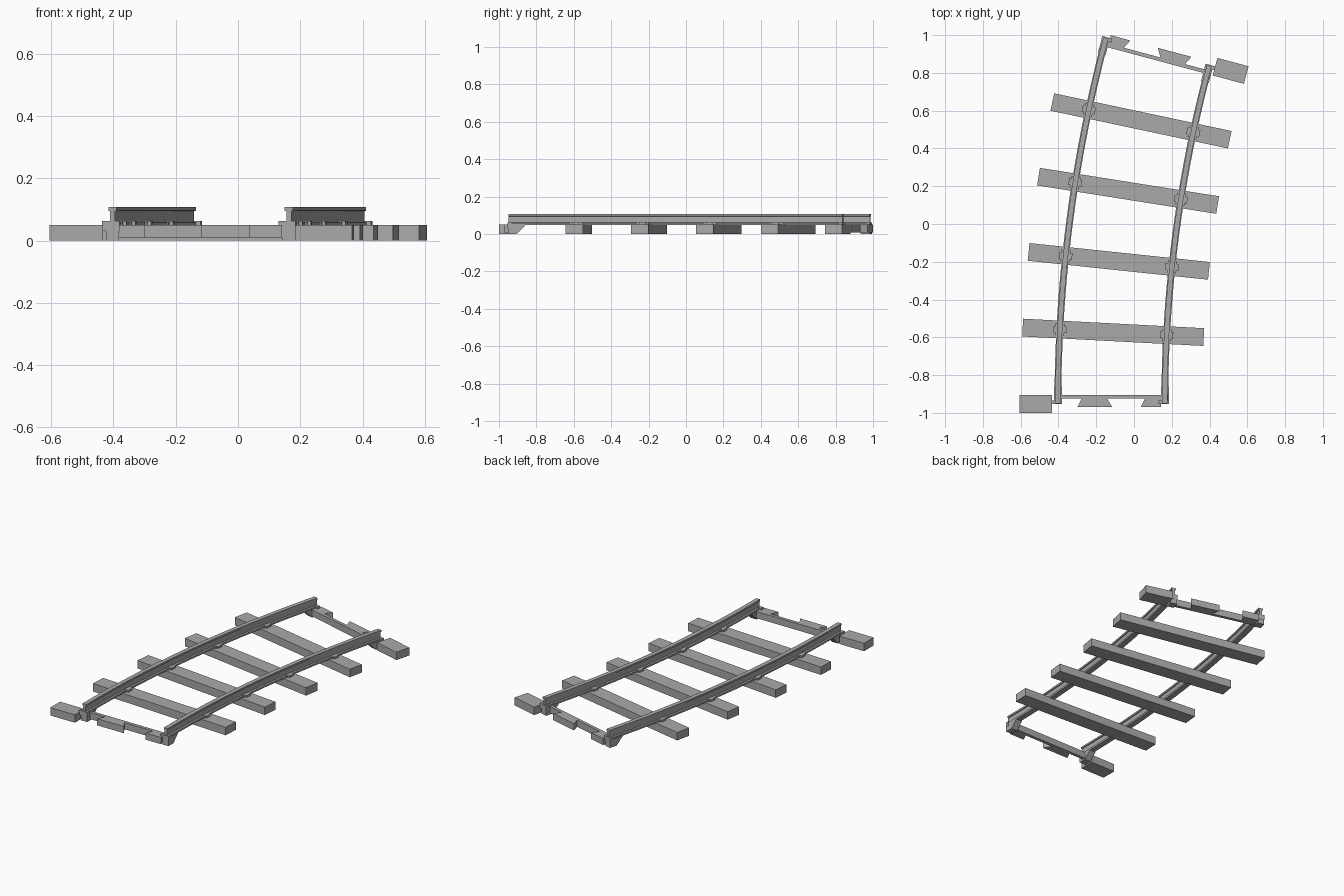
import bpy, bmesh, math
from mathutils import Matrix, Vector

cube = bpy.data.objects.get("Cube")
if cube:
    bpy.data.objects.remove(cube, do_unlink=True)

RADIUS = 7.195          # centre line of the curve
START = Vector((-0.12, -0.95, 0))
SWEEP = math.radians(15)
GAUGE = 0.283           # centre line to each rail

grey = bpy.data.materials.new("light grey plastic")
grey.use_nodes = True
colour = (0.4, 0.4, 0.4, 1)
grey.diffuse_color = colour
grey.node_tree.nodes["Principled BSDF"].inputs["Base Color"].default_value = colour


def station(angle):
    """Frame on the centre line: x across the track, y along it."""
    offset = Vector((RADIUS * (1 - math.cos(angle)), RADIUS * math.sin(angle), 0))
    return Matrix.Translation(START + offset) @ Matrix.Rotation(-angle, 4, 'Z')


def finish(name, bm, matrix=None):
    bmesh.ops.recalc_face_normals(bm, faces=bm.faces)
    mesh = bpy.data.meshes.new(name)
    bm.to_mesh(mesh)
    bm.free()
    mesh.materials.append(grey)
    obj = bpy.data.objects.new(name, mesh)
    bpy.context.collection.objects.link(obj)
    if matrix:
        obj.matrix_world = matrix
    return obj


def loft(name, rings, matrix=None):
    """Skin a list of matching closed rings and cap both ends."""
    bm = bmesh.new()
    loops = [[bm.verts.new(p) for p in ring] for ring in rings]
    n = len(loops[0])
    for a, b in zip(loops, loops[1:]):
        for i in range(n):
            j = (i + 1) % n
            bm.faces.new((a[i], a[j], b[j], b[i]))
    bm.faces.new(loops[0])
    bm.faces.new(loops[-1])
    return finish(name, bm, matrix)


def plate(name, outline, z0, z1, matrix):
    return loft(name, [[(x, y, z) for x, y in outline] for z in (z0, z1)], matrix)


def box(name, x0, x1, y0, y1, z0, z1, matrix):
    return plate(name, [(x0, y0), (x1, y0), (x1, y1), (x0, y1)], z0, z1, matrix)


# Rails: flange, web and head swept along the curve
half = [(0.018, 0.047), (0.018, 0.058), (0.008, 0.06), (0.008, 0.094), (0.0135, 0.096), (0.0135, 0.107)]
profile = half + [(-x, z) for x, z in reversed(half)]
STEPS = 20
for side, name in ((-1, "right_rail"), (1, "left_rail")):
    rings = []
    for i in range(STEPS + 1):
        frame = station(SWEEP * i / STEPS)
        rings.append([frame @ Vector((side * GAUGE + x, 0, z)) for x, z in profile])
    loft(name, rings)

# Sleepers with stepped rail chairs
for k in range(1, 5):
    frame = station(SWEEP * k / 5)
    box(f"sleeper_{k}", -0.48, 0.48, -0.047, 0.047, 0, 0.05, frame)
    for side in (-1, 1):
        c = side * GAUGE
        box(f"chair_{k}", c - 0.035, c + 0.035, -0.018, 0.018, 0.05, 0.062, frame)
        box(f"chair_step_{k}", c - 0.024, c + 0.024, -0.031, 0.031, 0.05, 0.06, frame)

# Matching coupling ends, the far one turned half round
ends = (("front", station(0)), ("back", station(SWEEP) @ Matrix.Rotation(math.pi, 4, 'Z')))
for label, frame in ends:
    box(label + "_half_sleeper", -0.485, -0.314, -0.05, 0.046, 0, 0.05, frame)
    box(label + "_tie_bar", -0.27, 0.27, 0.026, 0.046, 0.008, 0.05, frame)
    # Dovetail tabs
    plate(label + "_middle_tab", [(-0.18, -0.02), (0.005, -0.02), (-0.025, 0.03), (-0.155, 0.03)],
          0.008, 0.05, frame)
    plate(label + "_side_tab", [(0.155, -0.02), (0.262, -0.02), (0.262, 0.03), (0.18, 0.03)],
          0.008, 0.05, frame)
    for side in (-1, 1):
        c = side * GAUGE
        # Rail support with sloping gusset
        side_view = [(-0.003, 0), (0.046, 0), (0.09, 0.045), (0.09, 0.05), (-0.003, 0.05)]
        loft(label + "_gusset", [[(x, y, z) for y, z in side_view] for x in (c - 0.021, c + 0.021)], frame)
        box(label + "_end_chair", c - 0.033, c + 0.022, -0.004, 0.016, 0.03, 0.062, frame)
